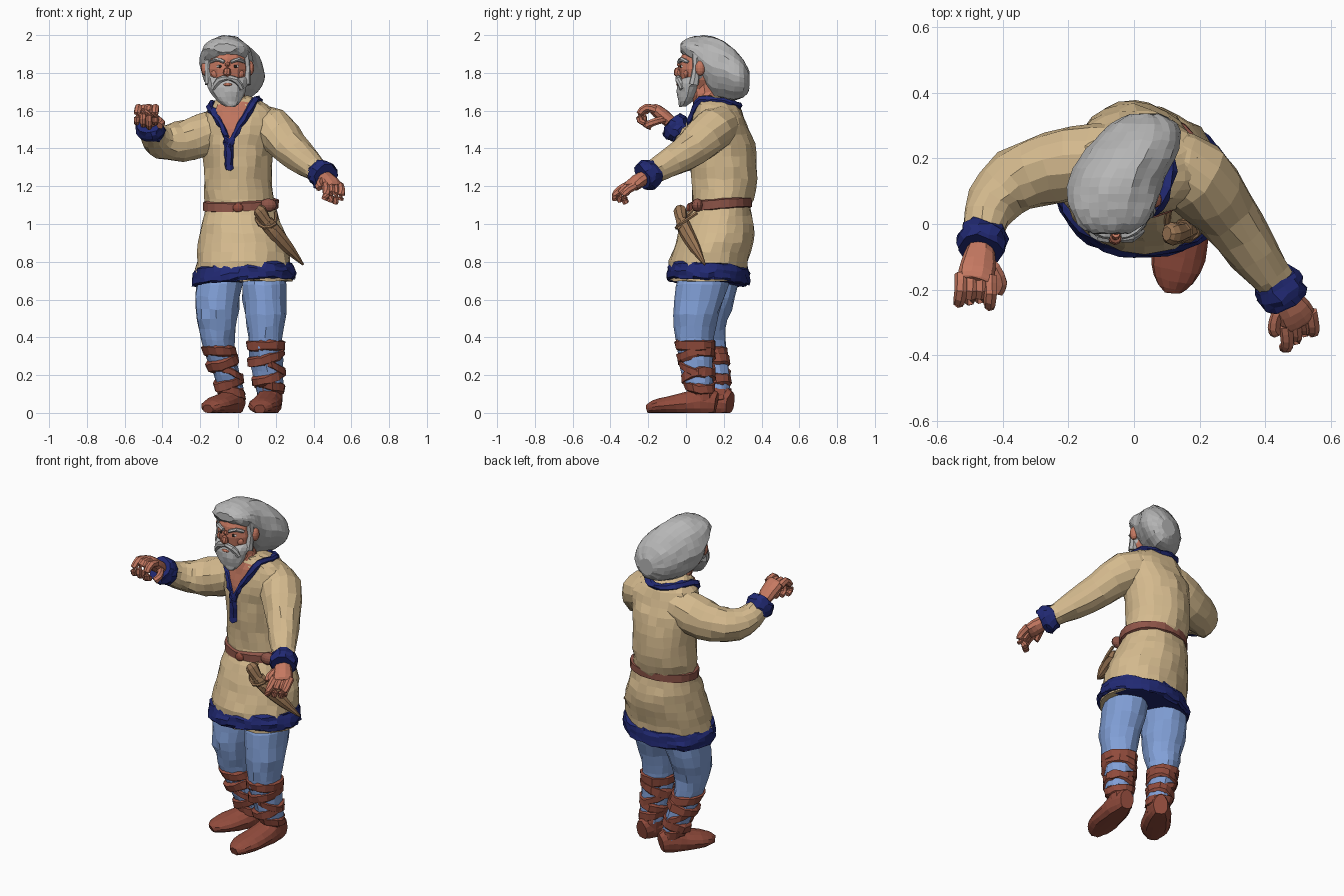
import bpy, bmesh, math, random
from mathutils import Vector, Matrix
from mathutils.bvhtree import BVHTree

random.seed(4)
COL = dict(tan=(.66, .49, .27), skin=(.56, .19, .12), grey=(.47, .47, .47), navy=(.015, .022, .17),
           blue=(.22, .35, .68), boot=(.28, .07, .045), belt=(.27, .09, .065), wood=(.32, .18, .09),
           white=(.8, .78, .75), dark=(.02, .015, .012))
MATS = {}
for k, c in COL.items():
    MATS[k] = bpy.data.materials.new(k)
    MATS[k].diffuse_color = (*c, 1)


def finish(name, bm, col):
    bmesh.ops.recalc_face_normals(bm, faces=bm.faces)
    me = bpy.data.meshes.new(name)
    bm.to_mesh(me)
    bm.free()
    me.materials.append(MATS[col])
    ob = bpy.data.objects.new(name, me)
    bpy.context.collection.objects.link(ob)
    return ob


def smooth(pts, sub):
    """Catmull-Rom resampling of control rings."""
    out = []
    for i in range(len(pts) - 1):
        a, b = pts[max(i - 1, 0)], pts[i]
        c, d = pts[i + 1], pts[min(i + 2, len(pts) - 1)]
        for s in range(sub):
            t = s / sub
            out.append([.5 * (2 * q + (r - p) * t + (2 * p - 5 * q + 4 * r - w) * t * t
                              + (3 * q - p - 3 * r + w) * t ** 3) for p, q, r, w in zip(a, b, c, d)])
    return out + [list(pts[-1])]


def tube(name, pts, col, n=10, sub=2, jit=0.0, ridge=0.0, axis=None, shear=(0, 0)):
    """Skin through rings (x, y, z, half width, half height); a fixed axis keeps rings parallel."""
    pts = smooth([p if len(p) == 5 else (*p, p[3]) for p in pts], sub)
    cen = [Vector(p[:3]) for p in pts]
    cols = [1 + random.uniform(-ridge, ridge) for _ in range(n)]
    bm = bmesh.new()
    rings = []
    for i, p in enumerate(pts):
        t = Vector(axis) if axis else cen[min(i + 1, len(cen) - 1)] - cen[max(i - 1, 0)]
        t.normalize()
        up = Vector((0, 1, 0)) if abs(t.z) > .95 else Vector((0, 0, 1))
        side = t.cross(up).normalized()
        up = side.cross(t)
        ring = []
        for k in range(n):
            a = 2 * math.pi * k / n
            d = side * (p[3] * cols[k] * math.cos(a)) + up * (p[4] * cols[k] * math.sin(a))
            d.z += shear[0] * d.x + shear[1] * d.y
            co = cen[i] + d + Vector([random.uniform(-jit, jit) for _ in range(3)])
            co.z = max(co.z, 0)
            ring.append(bm.verts.new(co))
        rings.append(ring)
    for a, b in zip(rings, rings[1:]):
        for k in range(n):
            bm.faces.new((a[k], a[(k + 1) % n], b[(k + 1) % n], b[k]))
    bm.faces.new(rings[0])
    bm.faces.new(rings[-1])
    return finish(name, bm, col)


def blob(name, loc, size, col):
    bm = bmesh.new()
    bmesh.ops.create_uvsphere(bm, u_segments=12, v_segments=8, radius=1,
                              matrix=Matrix.Translation(loc) @ Matrix.Diagonal((*size, 1)))
    return finish(name, bm, col)


Z = (0, 0, 1)
# Tunic body and skirt
tunic = tube("tunic", [
    (.03, .115, .70, .262, .207), (.03, .12, .80, .25, .208), (.03, .148, .90, .24, .204),
    (.02, .168, 1.0, .212, .191), (.015, .183, 1.09, .186, .158), (0, .2, 1.18, .18, .17),
    (0, .2, 1.3, .18, .175), (0, .19, 1.42, .19, .172), (.015, .175, 1.52, .21, .152),
    (.015, .168, 1.6, .182, .127), (0, .15, 1.65, .12, .1), (-.01, .13, 1.675, .07, .07)],
    "tan", n=24, jit=.006, axis=Z)
tube("hem_trim", [(.03, .115, .69, .262, .207), (.03, .115, .70, .275, .22),
                  (.03, .12, .75, .27, .216), (.03, .122, .78, .252, .204)],
     "navy", n=34, jit=.008, axis=Z, shear=(.07, -.07))
tube("belt", [(.015, .183, 1.072, .18, .15), (.015, .183, 1.078, .2, .168),
              (.015, .183, 1.122, .2, .168), (.015, .183, 1.13, .18, .15)],
     "belt", n=24, sub=1, jit=.002, axis=Z, shear=(.03, .08))
blob("belt_knot", (.0, .015, 1.085), (.028, .014, .024), "boot")
blob("belt_tail", (.16, .06, 1.1), (.045, .03, .035), "belt")

# Collar, chest opening and neck follow the tunic surface
bvh = BVHTree.FromObject(tunic, bpy.context.evaluated_depsgraph_get())


def snap(p, off=.0):
    co, no, _, _ = bvh.find_nearest(Vector(p))
    return co + (co - Vector((0, .16, co.z))).normalized() * off


collar = [(-.05, .02, 1.42), (-.075, .02, 1.49), (-.12, .03, 1.57), (-.165, .07, 1.635), (-.14, .17, 1.65),
          (-.06, .27, 1.635), (.04, .28, 1.635), (.11, .2, 1.66), (.085, .08, 1.66), (.045, .03, 1.58),
          (-.01, .02, 1.49), (-.045, .02, 1.41)]
tube("collar_trim", [(*snap(p, .002), .021, .019) for p in collar], "navy", n=6, sub=3, jit=.006)
tube("collar_slit", [(*snap((-.05, .02, z), .002), .021) for z in (1.45, 1.4, 1.34, 1.285)], "navy", n=6, jit=.006)
bm = bmesh.new()
rows = []
for i in range(7):
    t = i / 6
    rows.append([bm.verts.new(snap((-.05 - .1 * t + u * (.01 + .215 * t) / 4, .0 + .05 * t, 1.43 + .22 * t), .007))
                 for u in range(5)])
for a, b in zip(rows, rows[1:]):
    for k in range(4):
        bm.faces.new((a[k], a[k + 1], b[k + 1], b[k]))
finish("chest_opening", bm, "skin")
tube("neck", [(-.01, .12, 1.6, .075), (-.035, .1, 1.68, .07), (-.05, .09, 1.77, .075)], "skin")

# Sleeves and cuffs
tube("sleeve_raised", [(-.04, .2, 1.53, .1), (-.18, .185, 1.47, .115), (-.31, .155, 1.435, .105),
                       (-.405, .1, 1.435, .088), (-.45, .02, 1.465, .072), (-.465, -.06, 1.51, .056)],
     "tan", n=14, jit=.006)
tube("sleeve_lowered", [(.08, .2, 1.535, .1), (.185, .145, 1.5, .115), (.28, .035, 1.4, .097),
                        (.365, -.085, 1.325, .078), (.45, -.2, 1.26, .056)], "tan", n=14, jit=.006)
for nm, a, b in (("cuff_raised", (-.455, -.02, 1.48), (-.468, -.08, 1.53)),
                 ("cuff_lowered", (.425, -.165, 1.275), (.465, -.235, 1.248))):
    m = [(p + q) / 2 for p, q in zip(a, b)]
    tube(nm, [(*a, .066), (*m, .078), (*b, .068)], "navy", n=14, jit=.008)


# Hands: palm, four fingers, thumb
def hand(name, wrist, knuckle, across, steps, thumb):
    w, k, ac = Vector(wrist), Vector(knuckle), Vector(across).normalized()
    tube(name + "_palm", [(*w, .04, .034), (*w.lerp(k, .6), .054, .037), (*k, .056, .03),
                          (*(k + (k - w) * .1), .045, .018)], "skin", jit=.002)
    for i in range(4):
        p = k + ac * (i - 1.5) * .029 - (k - w) * .08
        path = [(*p, .022)]
        for j, s in enumerate(steps):
            p = p + Vector(s) + ac * (i - 1.5) * .001 + Vector((0, .004, -.003)) * (i % 3 - 1)
            path.append((*p, .021 - .002 * j))
        tube(f"{name}_finger_{i + 1}", path, "skin", n=7)
    p = w.lerp(k, .3)
    path = [(*p, .026)]
    for s in thumb:
        p = p + Vector(s)
        path.append((*p, .02))
    tube(name + "_thumb", path, "skin", n=7)


hand("hand_raised", (-.465, -.065, 1.525), (-.483, -.165, 1.61), (1, -.1, 0),
     [(0, -.045, .01), (-.005, -.03, -.035), (0, .005, -.04), (0, .03, -.015)],
     [(.045, -.04, .0), (.02, -.045, -.015), (-.01, -.025, -.015)])
hand("hand_lowered", (.452, -.21, 1.255), (.505, -.295, 1.2), (.86, .5, 0),
     [(.006, -.035, -.025), (0, -.02, -.032), (-.008, .005, -.028)],
     [(-.03, -.04, -.015), (-.01, -.04, -.02), (.005, -.015, -.015)])

# Head and face
FX = -.055
blob("face", (FX, .07, 1.82), (.108, .108, .15), "skin")
tube("nose", [(FX, -.03, 1.855, .012), (FX - .002, -.042, 1.82, .017), (FX - .003, -.044, 1.798, .021),
              (FX, -.03, 1.785, .014)], "skin", n=8)
blob("mouth", (FX, -.042, 1.738), (.024, .01, .008), "skin")
for s, nm in ((-1, "right"), (1, "left")):
    blob("eye_" + nm, (FX + s * .043, -.018, 1.834), (.015, .01, .009), "white")
    blob("pupil_" + nm, (FX + s * .041, -.025, 1.834), (.009, .006, .009), "dark")
    blob("cheek_" + nm, (FX + s * .055, .005, 1.795), (.033, .018, .025), "skin")
    tube("eyebrow_" + nm, [(FX + s * .09, .01, 1.857, .008), (FX + s * .06, -.022, 1.872, .012),
                           (FX + s * .018, -.037, 1.858, .01)], "grey", n=6, jit=.002)
    tube("moustache_" + nm, [(FX, -.042, 1.775, .013), (FX + s * .045, -.038, 1.762, .018),
                             (FX + s * .075, -.02, 1.715, .014)], "grey", n=7, jit=.002)
    blob("ear_" + nm, (FX + s * .118, .075, 1.825), (.022, .026, .04), "skin")
    tube("sideburn_" + nm, [(FX + s * .09, .06, 1.92, .03), (FX + s * .1, .055, 1.83, .022),
                            (FX + s * .095, .04, 1.74, .028)], "grey", n=7, jit=.002)
tube("beard", [(-.04, -.018, 1.622, .024, .016), (-.045, -.004, 1.65, .06, .038), (FX, .012, 1.70, .092, .06),
               (FX, .028, 1.745, .107, .072), (FX, .055, 1.775, .114, .07), (FX, .07, 1.8, .11, .05)],
     "grey", n=18, jit=.003, ridge=.04, axis=Z)
# Swept-back hair, upright rings from hairline to the tail
tube("hair", [(-.07, -.028, 1.932, .06, .022), (-.067, .0, 1.928, .1, .05), (-.065, .045, 1.91, .125, .083),
              (-.062, .09, 1.868, .137, .133), (-.052, .14, 1.832, .142, .165), (-.02, .2, 1.815, .142, .157),
              (.01, .255, 1.79, .13, .135), (.03, .305, 1.77, .1, .1), (.035, .335, 1.758, .045, .05)],
     "grey", n=26, jit=.003, ridge=.03, axis=(0, 1, 0))

# Legs, leg wraps and shoes
LEGS = {
    "right": [(-.07, .15, .83, .1, .11), (-.1, .14, .68, .12, .135), (-.112, .115, .55, .115, .125),
              (-.11, .11, .44, .098, .1), (-.1, .125, .33, .077, .086), (-.06, .155, .2, .072, .074),
              (-.03, .17, .08, .062, .06)],
    "left": [(.13, .12, .83, .09, .11), (.135, .085, .68, .118, .138), (.145, .055, .52, .108, .12),
             (.145, .045, .4, .092, .1), (.15, .055, .28, .086, .09), (.165, .07, .16, .075, .077),
             (.17, .09, .08, .062, .06)]}
FOOT = [(0, .04, .05, .06), (.2, .065, .06, .085), (.4, .075, .05, .065), (.7, .082, .04, .048),
        (.9, .062, .03, .036), (1, .03, .02, .025)]
BANDS = [(.345, .03, 0), (.285, .028, .3), (.235, .025, -.35), (.18, .028, .3), (.13, .03, -.2)]


def at(leg, z):
    for a, b in zip(leg, leg[1:]):
        if b[2] <= z <= a[2]:
            t = (a[2] - z) / (a[2] - b[2])
            return [p + (q - p) * t for p, q in zip(a, b)]


for nm, heel, toe, dz in (("right", (.005, .235), (-.16, -.03), -.02), ("left", (.185, .16), (.115, -.205), .01)):
    leg = LEGS[nm]
    tube("trouser_" + nm, leg, "blue", n=16, jit=.006, axis=Z)
    for i, (z, h, tilt) in enumerate(BANDS):
        rings = []
        for f, g in ((-1, -.004), (-.7, .011), (.7, .011), (1, -.004)):
            x, y, _, rx, ry = at(leg, z + dz + f * h)
            rings.append((x, y, z + dz + f * h, rx + g, ry + g))
        tube(f"leg_wrap_{nm}_{i + 1}", rings, "boot", n=14, sub=1, jit=.005, axis=Z, shear=(tilt, tilt * .5))
    tube("shoe_" + nm, [(heel[0] + (toe[0] - heel[0]) * t, heel[1] + (toe[1] - heel[1]) * t, z, w, h)
                        for t, w, z, h in FOOT], "boot", n=14, jit=.002)
    x, y, z, rx, ry = leg[-1]
    tube("ankle_" + nm, [(*leg[-1][:2], .04, .06), (x, y, .1, .068), (*at(leg, .13)[:2], .13, .07)],
         "boot", n=12, jit=.002, axis=Z)

# Dagger in its sheath
tube("dagger_grip", [(.1, -.03, 1.085, .022), (.115, -.03, 1.07, .036), (.145, -.025, 1.02, .03),
                     (.18, -.01, .97, .036)], "wood", n=8)
tube("sheath", [(.15, -.02, 1.01, .035, .04), (.2, .005, .95, .035, .042), (.27, .05, .87, .026, .032),
                (.345, .1, .785, .005, .006)], "wood", n=8)
tube("sheath_strap", [(.11, .06, 1.09, .01), (.1, -.02, 1.02, .01), (.14, -.05, .98, .01),
                      (.195, -.03, 1.0, .01), (.2, .06, 1.06, .01)], "wood", n=6)
